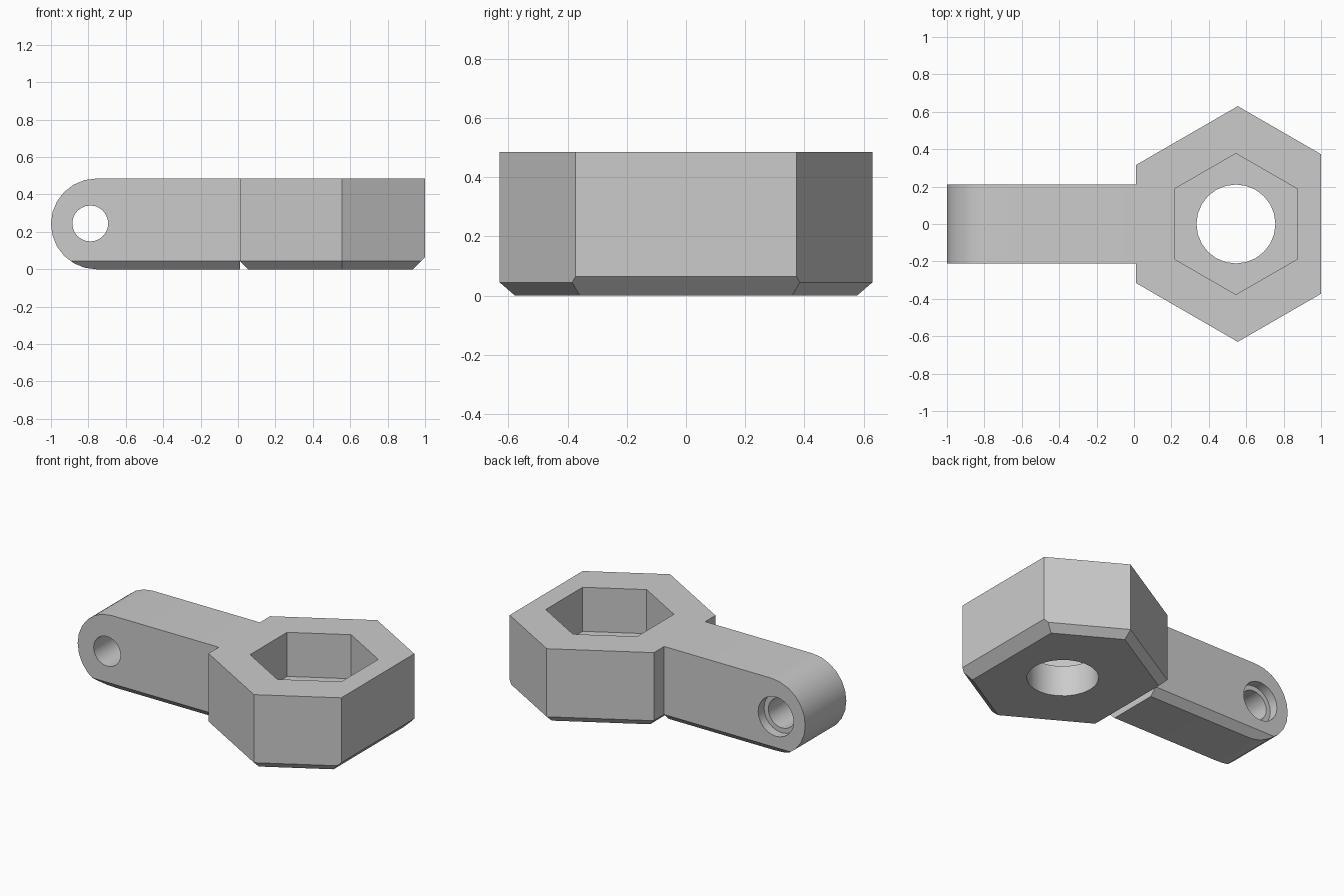
import bpy, bmesh
from math import cos, sin, pi, radians
from mathutils import Vector, Matrix

if "Cube" in bpy.data.objects:
    bpy.data.objects.remove(bpy.data.objects["Cube"], do_unlink=True)

HEIGHT = 0.485
HALF_ARM = 0.21
BEVEL = 0.045
SOCKET = Vector((0.555, 0, 0))      # outer hexagon centre
BORE_X = 0.545                      # pocket and bolt hole centre
PIN = Vector((-0.79, 0, 0.245))     # cross hole centre

grey = bpy.data.materials.new("plain grey")
grey.use_nodes = True
grey.diffuse_color = (0.6, 0.6, 0.6, 1)
grey.node_tree.nodes["Principled BSDF"].inputs["Base Color"].default_value = grey.diffuse_color


def make_object(name, bm):
    bmesh.ops.recalc_face_normals(bm, faces=bm.faces)
    mesh = bpy.data.meshes.new(name)
    bm.to_mesh(mesh)
    bm.free()
    mesh.materials.append(grey)
    obj = bpy.data.objects.new(name, mesh)
    bpy.context.collection.objects.link(obj)
    return obj


def extruded(points, direction):
    """Closed prism from a flat outline."""
    bm = bmesh.new()
    face = bm.faces.new([bm.verts.new(p) for p in points])
    top = bmesh.ops.extrude_face_region(bm, geom=[face])["geom"]
    bmesh.ops.translate(bm, vec=direction, verts=[v for v in top if isinstance(v, bmesh.types.BMVert)])
    return bm


def slice_off(bm, point, normal):
    """Remove what lies beyond a plane and cap the cut."""
    geom = bm.verts[:] + bm.edges[:] + bm.faces[:]
    cut = bmesh.ops.bisect_plane(bm, geom=geom, plane_co=point, plane_no=normal,
                                 dist=1e-5, clear_outer=True)["geom_cut"]
    bmesh.ops.holes_fill(bm, edges=[e for e in cut if isinstance(e, bmesh.types.BMEdge)])


def combine(body, other, operation):
    mod = body.modifiers.new(operation, "BOOLEAN")
    mod.operation = operation
    mod.solver = "EXACT"
    mod.object = other
    bpy.context.view_layer.objects.active = body
    bpy.ops.object.modifier_apply(modifier=mod.name)
    bpy.data.objects.remove(other, do_unlink=True)


def drill(body, radius, sides, centre, depth, axis):
    bm = bmesh.new()
    bmesh.ops.create_cone(bm, cap_ends=True, segments=sides, radius1=radius, radius2=radius, depth=depth)
    turn = Matrix.Rotation(pi / 2, 4, "X") if axis == "Y" else Matrix()
    bmesh.ops.transform(bm, matrix=Matrix.Translation(centre) @ turn, verts=bm.verts)
    cutter = make_object("hole_cutter", bm)
    cutter.hide_render = True
    combine(body, cutter, "DIFFERENCE")


# Hexagonal socket: truncated far end, bevelled bottom rim
radius = 0.63
apothem = radius * cos(pi / 6)
corners = [SOCKET + radius * Vector((cos(a), sin(a), 0))
           for a in (radians(30 + 60 * i) for i in range(6))]
bm = extruded(corners, (0, 0, HEIGHT))
slice_off(bm, (1, 0, 0), (1, 0, 0))
for i in range(1, 6):
    out = Vector((cos(i * pi / 3), sin(i * pi / 3), 0))
    slice_off(bm, SOCKET + out * (apothem - BEVEL), out - Vector((0, 0, 1)))
slice_off(bm, (0.935, 0, 0), (1, 0, -1))
body = make_object("socket_with_arm", bm)

# Arm: rounded end, bevelled along both bottom edges
r = HEIGHT / 2
steps = 12
outline = [Vector((r - 1 - r * sin(a), -HALF_ARM, r + r * cos(a)))
           for a in (pi * i / steps for i in range(steps + 1))]
end_x = SOCKET.x - apothem + 0.001
outline += [Vector((end_x, -HALF_ARM, 0)), Vector((end_x, -HALF_ARM, HEIGHT))]
bm = extruded(outline, (0, 2 * HALF_ARM, 0))
for side in (-1, 1):
    slice_off(bm, (0, side * (HALF_ARM - BEVEL), 0), (0, side, -1))
combine(body, make_object("arm", bm), "UNION")

# Bolt hole and hexagonal pocket
drill(body, 0.211, 24, Vector((BORE_X, 0, 0.2)), 1, "Z")
pocket = [Vector((BORE_X, 0, 0.2)) + 0.377 * Vector((cos(a), sin(a), 0))
          for a in (radians(30 + 60 * i) for i in range(6))]
cutter = make_object("pocket_cutter", extruded(pocket, (0, 0, 1)))
combine(body, cutter, "DIFFERENCE")

# Cross hole with a counterbore on the back
drill(body, 0.096, 24, PIN, 1, "Y")
drill(body, 0.127, 24, PIN + Vector((0, HALF_ARM + 0.14, 0)), 0.4, "Y")

bpy.ops.object.select_all(action="DESELECT")
body.select_set(True)
bpy.context.view_layer.objects.active = body
bpy.ops.object.shade_smooth_by_angle(angle=radians(30))
